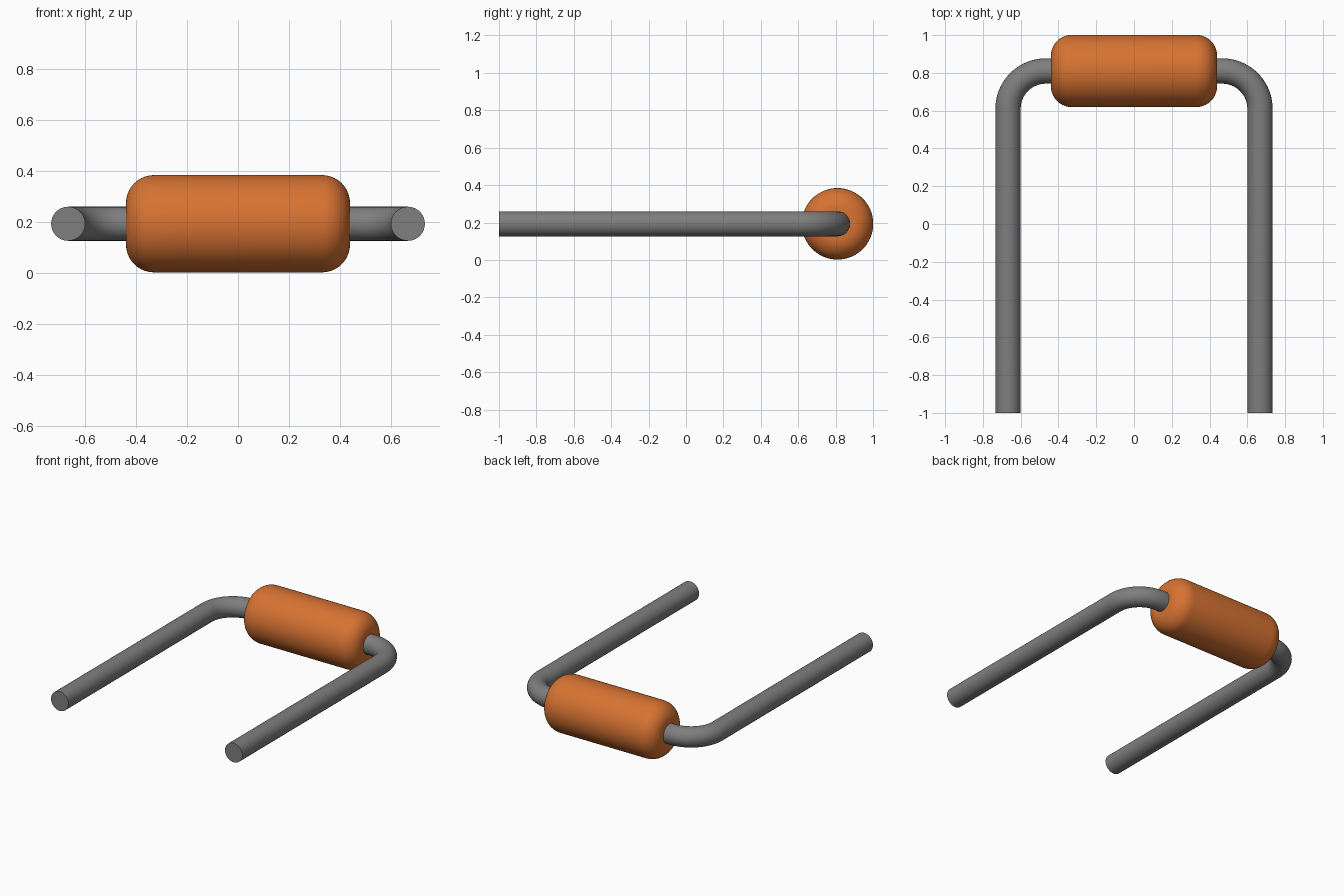
import bpy, bmesh, math
from mathutils import Matrix, Vector

cube = bpy.data.objects.get("Cube")
if cube:
    bpy.data.objects.remove(cube, do_unlink=True)

BODY_Y, AXIS_Z = 0.81, 0.193       # centre line of the body and leads
BODY_R, BODY_HALF, ROUND = 0.191, 0.44, 0.11
WIRE_R, LEG_X, BEND_R = 0.067, 0.667, 0.2


def material(name, rgb):
    mat = bpy.data.materials.new(name)
    mat.use_nodes = True
    mat.diffuse_color = (*rgb, 1)
    bsdf = mat.node_tree.nodes["Principled BSDF"]
    bsdf.inputs["Base Color"].default_value = (*rgb, 1)
    return mat


def finish(bm, name, mat):
    bmesh.ops.recalc_face_normals(bm, faces=bm.faces)
    mesh = bpy.data.meshes.new(name)
    bm.to_mesh(mesh)
    bm.free()
    mesh.materials.append(mat)
    obj = bpy.data.objects.new(name, mesh)
    bpy.context.collection.objects.link(obj)
    bpy.ops.object.select_all(action='DESELECT')
    obj.select_set(True)
    bpy.context.view_layer.objects.active = obj
    bpy.ops.object.shade_smooth_by_angle(angle=math.radians(35))
    return obj


orange = material("orange_coating", (0.68, 0.17, 0.032))
grey = material("grey_metal", (0.21, 0.21, 0.21))

# Body: cylinder along x with rounded rims
bm = bmesh.new()
bmesh.ops.create_cone(bm, cap_ends=True, segments=64, radius1=BODY_R, radius2=BODY_R,
                      depth=2 * BODY_HALF,
                      matrix=Matrix.Translation((0, BODY_Y, AXIS_Z))
                      @ Matrix.Rotation(math.pi / 2, 4, 'Y'))
rims = [e for e in bm.edges if abs(e.verts[0].co.x - e.verts[1].co.x) < 1e-4]
bmesh.ops.bevel(bm, geom=rims, offset=ROUND, segments=10, profile=0.5, affect='EDGES')
finish(bm, "resistor_body", orange)


# Leads: a round section swept along leg, bend and a short stub into the body
def build_lead(side, name):
    cx, cy = LEG_X - BEND_R, BODY_Y - BEND_R
    stations = [(LEG_X, -1.0, 0.0)]
    for i in range(17):
        a = math.pi / 2 * i / 16
        stations.append((cx + BEND_R * math.cos(a), cy + BEND_R * math.sin(a), a))
    stations.append((BODY_HALF - 0.04, BODY_Y, math.pi / 2))

    bm = bmesh.new()
    rings = []
    for x, y, a in stations:
        out = Vector((math.cos(a), math.sin(a), 0))
        ring = []
        for k in range(32):
            t = 2 * math.pi * k / 32
            p = Vector((x, y, AXIS_Z)) + WIRE_R * (out * math.cos(t) + Vector((0, 0, math.sin(t))))
            ring.append(bm.verts.new((side * p.x, p.y, p.z)))
        rings.append(ring)
    for r0, r1 in zip(rings, rings[1:]):
        for k in range(32):
            j = (k + 1) % 32
            bm.faces.new((r0[k], r0[j], r1[j], r1[k]))
    bm.faces.new(rings[0])
    bm.faces.new(rings[-1])
    finish(bm, name, grey)


build_lead(1, "left_lead")
build_lead(-1, "right_lead")
